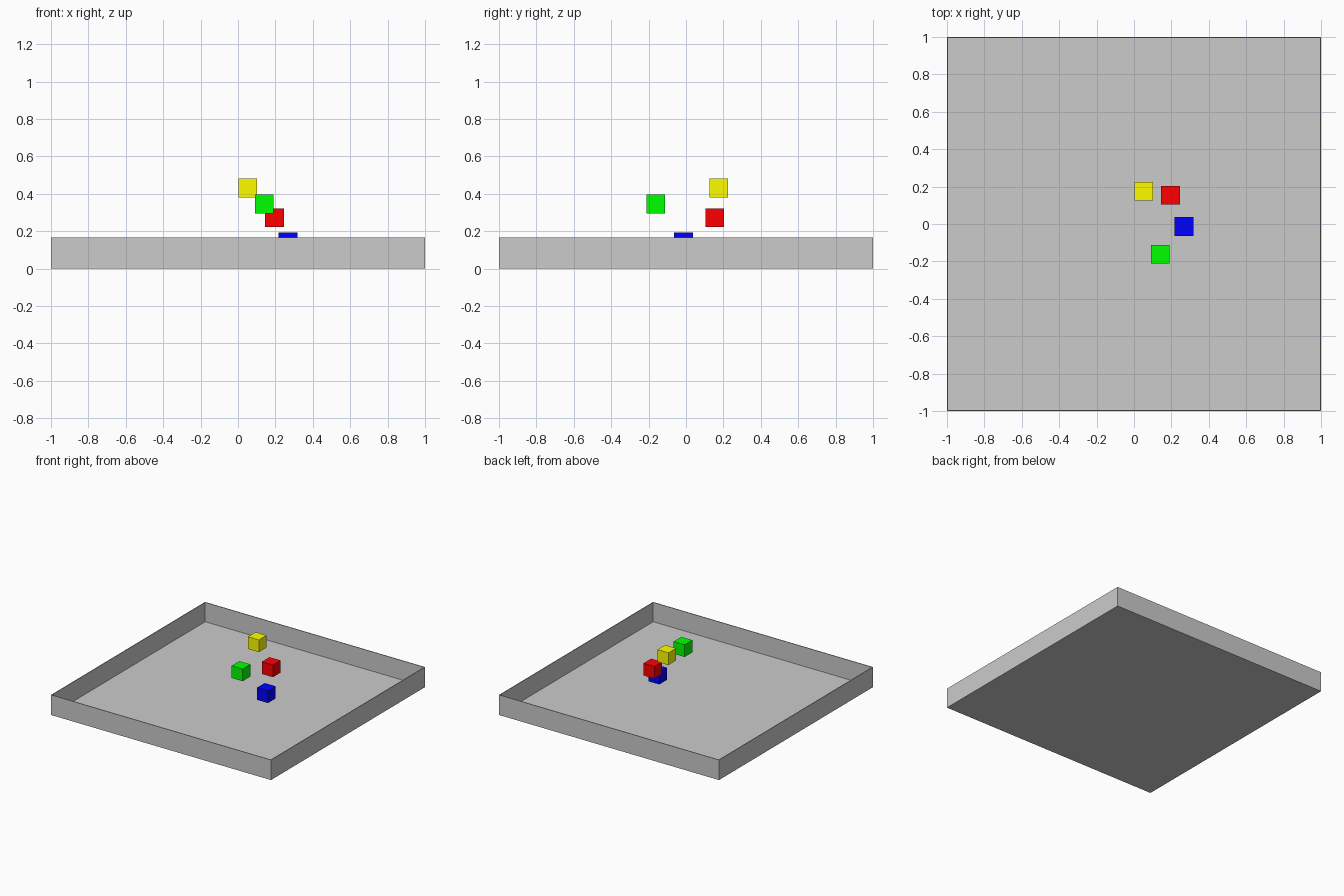
import bpy

if "Cube" in bpy.data.objects:
    bpy.data.objects.remove(bpy.data.objects["Cube"])

TRAY_H = 0.165   # wall height
WALL = 0.006     # sheet thickness
CUBE = 0.1       # cube side


def box(name, center, size, color=None):
    bpy.ops.mesh.primitive_cube_add(size=1, location=center)
    ob = bpy.context.object
    ob.name = name
    ob.scale = size
    bpy.ops.object.transform_apply(location=False, rotation=False, scale=True)
    if color:
        mat = bpy.data.materials.new(name + "_colour")
        mat.diffuse_color = (*color, 1)
        mat.use_nodes = True
        mat.node_tree.nodes["Principled BSDF"].inputs["Base Color"].default_value = mat.diffuse_color
        ob.data.materials.append(mat)
    return ob


# Tray: thin floor with four thin walls standing on its edge
box("tray_floor", (0, 0, WALL / 2), (2, 2, WALL))
wall_h = TRAY_H - WALL
wall_z = WALL + wall_h / 2
offset = 1 - WALL / 2
for side, s in (("left", -1), ("right", 1)):
    box(f"tray_wall_{side}", (s * offset, 0, wall_z), (WALL, 2, wall_h))
for side, s in (("front", -1), ("back", 1)):
    box(f"tray_wall_{side}", (0, s * offset, wall_z), (2 - 2 * WALL, WALL, wall_h))

# Coloured cubes hovering above the tray
cubes = {
    "blue_cube": ((0.267, -0.013, 0.142), (0, 0, 1)),
    "red_cube": ((0.195, 0.153, 0.272), (1, 0, 0)),
    "green_cube": ((0.141, -0.162, 0.345), (0, 1, 0)),
    "yellow_cube": ((0.052, 0.175, 0.431), (1, 1, 0)),
}
for name, (center, color) in cubes.items():
    box(name, center, (CUBE,) * 3, color)
